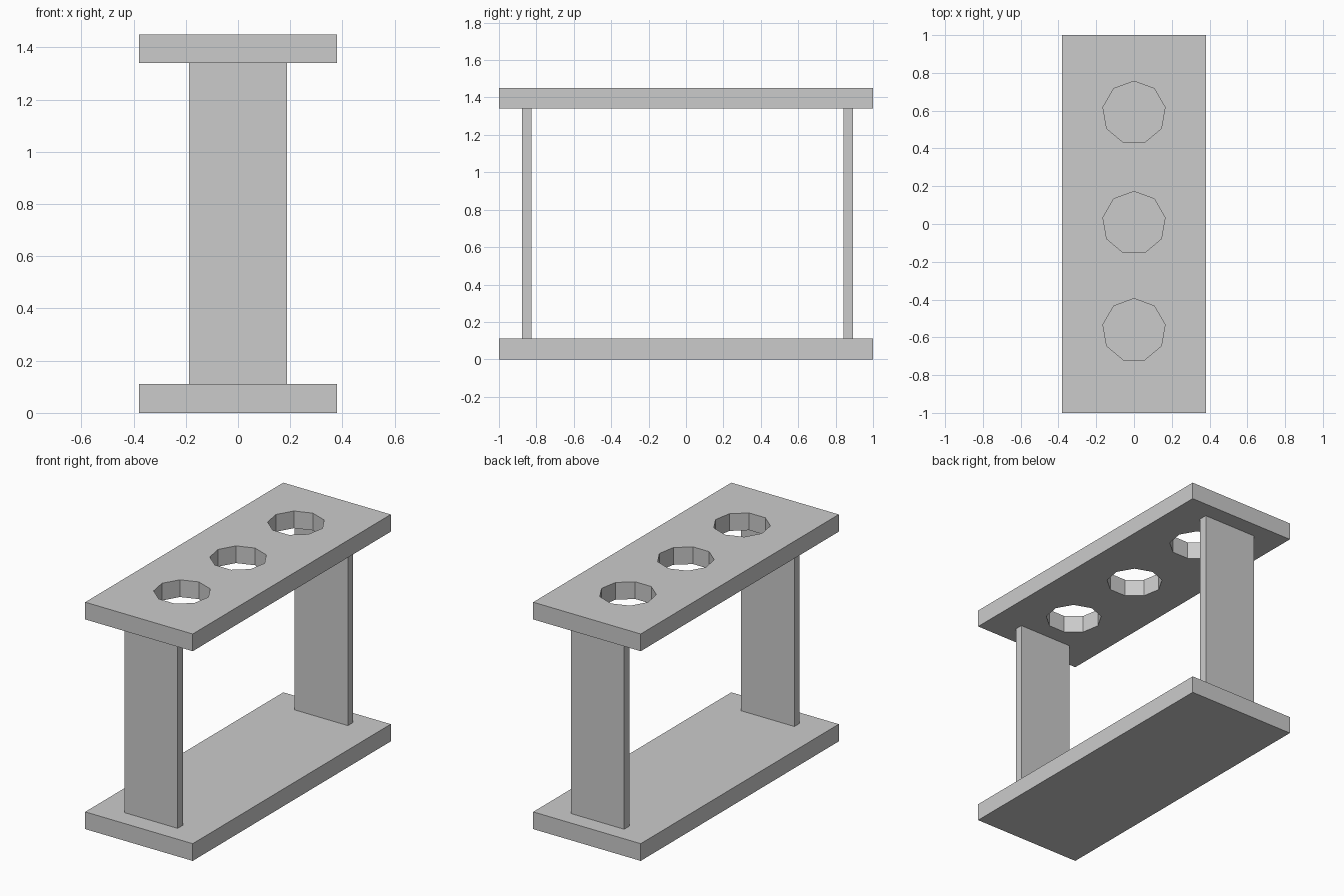
import bpy
from math import pi

if "Cube" in bpy.data.objects:
    bpy.data.objects.remove(bpy.data.objects["Cube"])

W, L, T, H = 0.76, 2.0, 0.11, 1.45


def box(name, size, center):
    bpy.ops.mesh.primitive_cube_add(size=1, location=center)
    ob = bpy.context.object
    ob.name = name
    ob.scale = size
    bpy.ops.object.transform_apply(location=False, rotation=False, scale=True)
    return ob


# Base and top boards
box("base_board", (W, L, T), (0, 0, T / 2))
top = box("top_board", (W, L, T), (0, 0, H - T / 2))

# Upright panels between the boards
for name, y in (("front_upright", -0.852), ("back_upright", 0.867)):
    box(name, (0.376, 0.052, H - 2 * T), (0, y, H / 2))

# Three nine-sided holes through the top board, one corner towards +y
for i, y in enumerate((-0.562, 0.005, 0.589)):
    bpy.ops.mesh.primitive_cylinder_add(vertices=9, radius=0.167, depth=3 * T,
                                        location=(0, y, H - T / 2))
    cutter = bpy.context.object
    cutter.name = f"hole_cutter_{i + 1}"
    cutter.hide_render = True
    cutter.display_type = 'WIRE'
    cut = top.modifiers.new(f"hole_{i + 1}", 'BOOLEAN')
    cut.operation = 'DIFFERENCE'
    cut.solver = 'EXACT'
    cut.object = cutter
